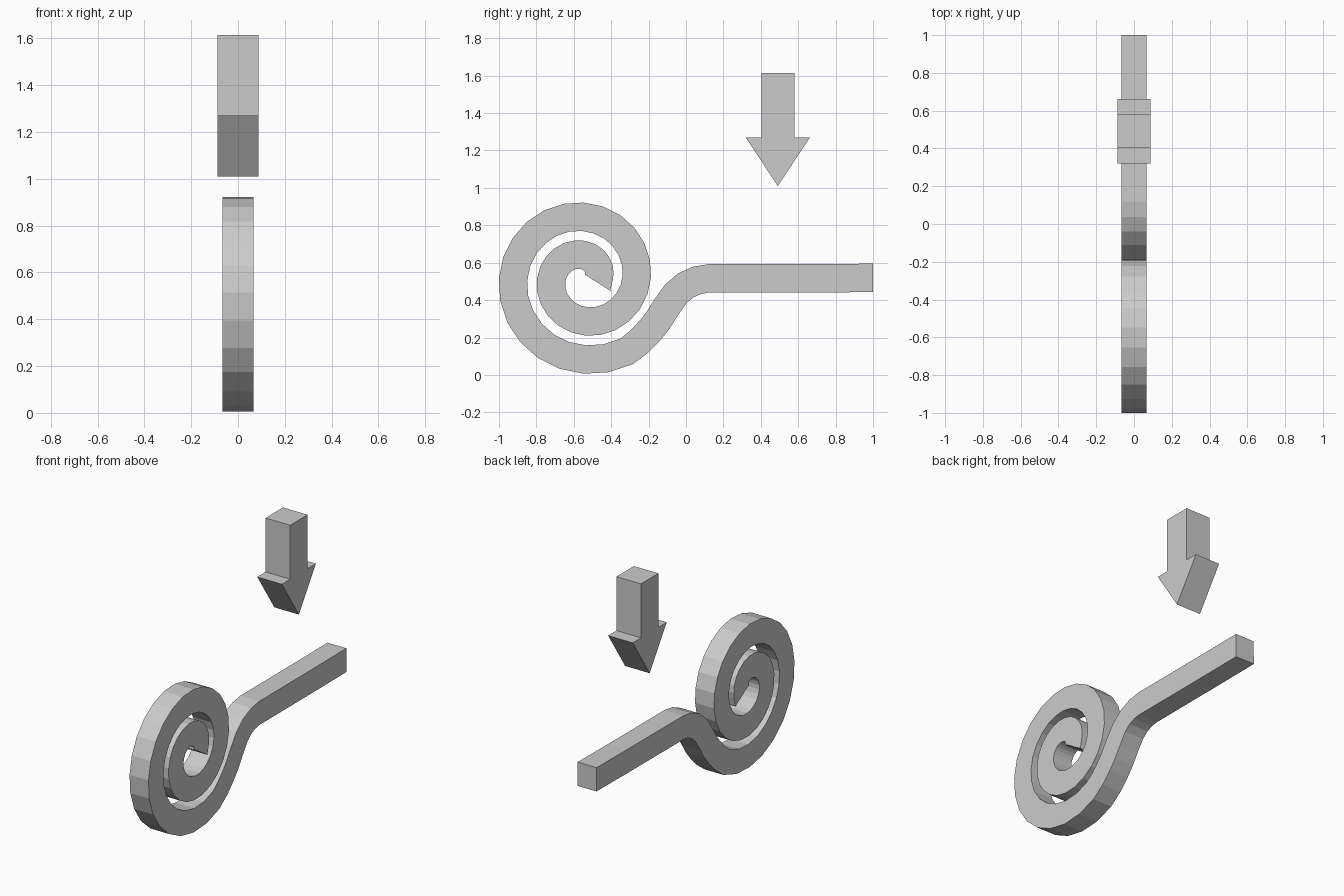
import bpy, bmesh, math
from mathutils import Vector

if "Cube" in bpy.data.objects:
    bpy.data.objects.remove(bpy.data.objects["Cube"])

WIDTH = 0.152      # strip thickness in the y-z plane


def make_object(name, bm):
    bmesh.ops.recalc_face_normals(bm, faces=bm.faces)
    mesh = bpy.data.meshes.new(name)
    bm.to_mesh(mesh)
    bm.free()
    obj = bpy.data.objects.new(name, mesh)
    bpy.context.collection.objects.link(obj)
    return obj


def plate(name, outline, half):
    """Extrude a closed y-z outline symmetrically along x."""
    bm = bmesh.new()
    face = bm.faces.new([bm.verts.new((-half, y, z)) for y, z in outline])
    ret = bmesh.ops.extrude_face_region(bm, geom=[face])
    verts = [v for v in ret["geom"] if isinstance(v, bmesh.types.BMVert)]
    bmesh.ops.translate(bm, verts=verts, vec=(2 * half, 0, 0))
    return make_object(name, bm)


def strip(name, pairs, half):
    """Sweep a rectangular section along pairs of y-z edge points."""
    bm = bmesh.new()
    rings = []
    for a, b in pairs:
        rings.append([bm.verts.new(p) for p in (
            (-half, *a), (half, *a), (half, *b), (-half, *b))])
    for r, s in zip(rings, rings[1:]):
        for i in range(4):
            j = (i + 1) % 4
            bm.faces.new((r[i], r[j], s[j], s[i]))
    bm.faces.new(rings[0])
    bm.faces.new(rings[-1])
    return make_object(name, bm)


# centre line: straight arm, bend, then an inward Archimedean spiral
path = [Vector(p) for p in (
    (1.0, 0.519), (0.72, 0.517), (0.12, 0.516), (0.06, 0.506), (0.0, 0.48),
    (-0.055, 0.433), (-0.113, 0.35), (-0.152, 0.288), (-0.195, 0.235),
    (-0.253, 0.175))]
centre = Vector((-0.543, 0.515))
start, end, steps = -60, -715, 44
for i in range(steps + 1):
    t = math.radians(start + (end - start) * i / steps)
    r = 0.33 + 0.0326 * (t + 1.5 * math.pi)
    path.append(centre + r * Vector((math.cos(t), math.sin(t))))

# offset the centre line to both sides
pairs = []
for i, p in enumerate(path):
    d = (path[min(i + 1, len(path) - 1)] - path[max(i - 1, 0)]).normalized()
    n = Vector((-d.y, d.x)) * WIDTH / 2
    pairs.append((p + n, p - n))
pairs.append((Vector((-0.405, 0.45)), Vector((-0.53, 0.53))))

strip("coiled_strip", pairs, 0.067)

# downward arrow above the arm
half_arrow = [(0.088, 1.615), (0.088, 1.27), (0.172, 1.27)]
outline = ([(0.491 + y, z) for y, z in half_arrow] + [(0.491, 1.01)]
           + [(0.491 - y, z) for y, z in reversed(half_arrow)])
plate("down_arrow", outline, 0.087)
